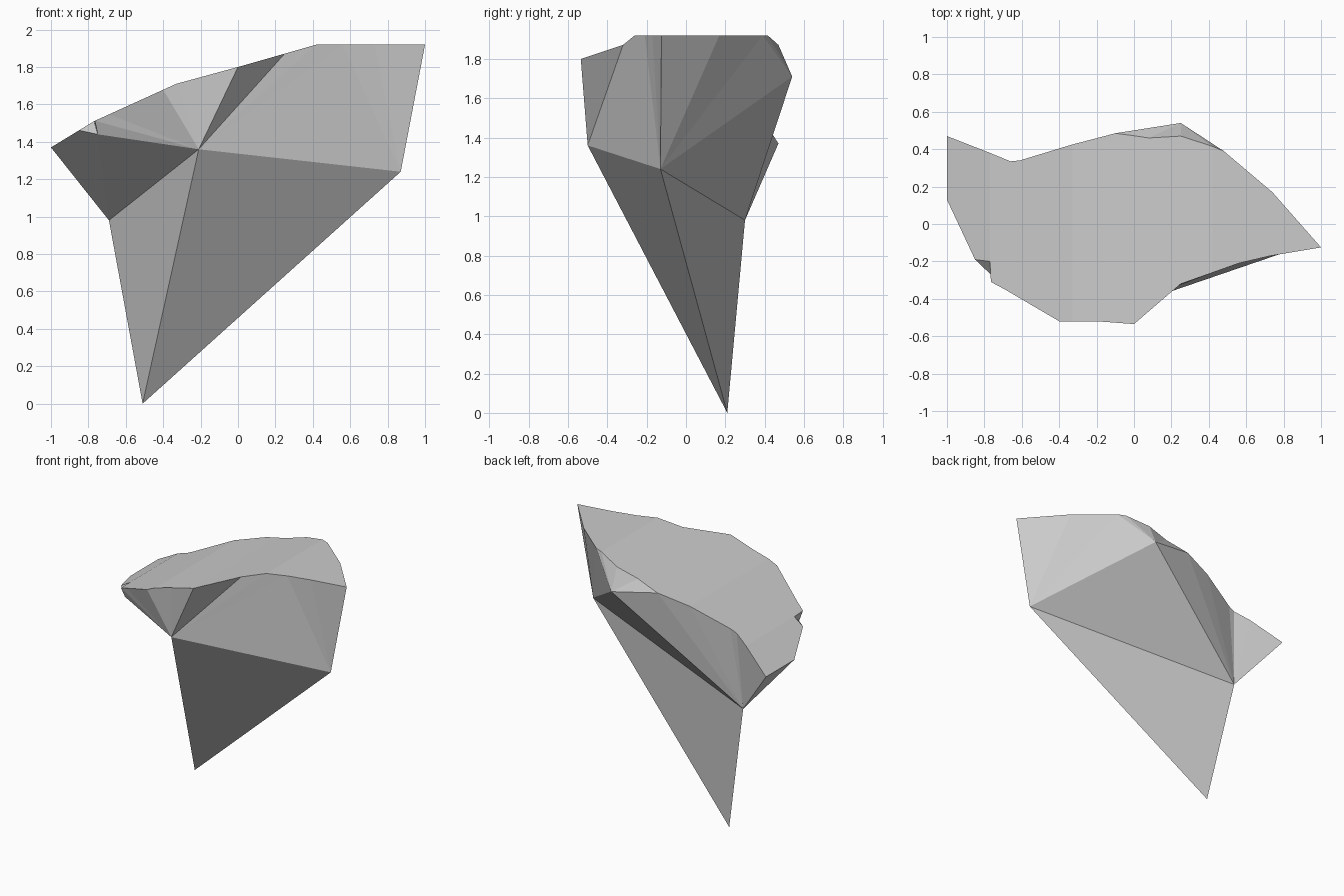
import bpy, bmesh

if "Cube" in bpy.data.objects:
    bpy.data.objects.remove(bpy.data.objects["Cube"])

# Ridges of the sloping top: height depends only on x
RIDGES = [(-1, 1.37), (-0.77, 1.51), (-0.33, 1.71), (0, 1.80), (0.42, 1.92), (1, 1.92)]

def height(x):
    for (x0, z0), (x1, z1) in zip(RIDGES, RIDGES[1:]):
        if x <= x1 + 1e-6:
            return z0 + (z1 - z0) * (x - x0) / (x1 - x0)
    return RIDGES[-1][1]

# Lower corners of the rock
CORNERS = {
    "A": (-0.21, -0.50, 1.36), "B": (0.87, -0.13, 1.24), "C": (-0.69, 0.30, 0.98),
    "D": (0.25, 0.54, 1.71), "Q": (-0.75, -0.285, 1.44), "T": (-0.51, 0.21, 0.0),
}

# Rim outline, grouped by the lower corner its edges fan down to
RIM = [
    ("C", [(-1, 0.13)]),
    ("Q", [(-0.85, -0.19), (-0.77, -0.20)]),
    ("A", [(-0.765, -0.31), (-0.69, -0.35), (-0.40, -0.52), (-0.33, -0.52), (-0.20, -0.52),
           (0, -0.535), (0.25, -0.32), (0.42, -0.26)]),
    ("B", [(0.56, -0.21), (0.73, -0.17), (1, -0.125), (0.74, 0.17)]),
    ("D", [(0.48, 0.39), (0.42, 0.415), (0.25, 0.47), (0.08, 0.46), (0, 0.472)]),
    ("C", [(-0.10, 0.485), (-0.33, 0.425), (-0.61, 0.34), (-0.66, 0.335), (-0.77, 0.38), (-1, 0.47)]),
]
rim = [(x, y, key) for key, pts in RIM for x, y in pts]

bm = bmesh.new()

# Top: flat outline, cut along the ridges, then raised to the slope
bm.faces.new([bm.verts.new((x, y, 0)) for x, y, _ in rim])
for x, _ in RIDGES[1:-1]:
    bmesh.ops.bisect_plane(bm, geom=bm.verts[:] + bm.edges[:] + bm.faces[:], dist=1e-5,
                           plane_co=(x, 0, 0), plane_no=(1, 0, 0))
for v in bm.verts:
    v.co.z = height(v.co.x)

def tri(*points):
    bm.faces.new([bm.verts.new(p) for p in points])

# Sides: fan every rim edge to its corner, and bridge where the corner changes
top = [(x, y, height(x)) for x, y, _ in rim]
for i, (_, _, key) in enumerate(rim):
    tri(top[i], top[(i + 1) % len(top)], CORNERS[key])
    before = rim[i - 1][2]
    if before != key:
        tri(CORNERS[before], CORNERS[key], top[i])

# Underside: remaining facets and the long downward spike
for facet in ("CQA", "BCD", "ABT", "BCT", "CAT"):
    tri(*[CORNERS[k] for k in facet])

bmesh.ops.remove_doubles(bm, verts=bm.verts[:], dist=0.0005)
bmesh.ops.recalc_face_normals(bm, faces=bm.faces[:])
mesh = bpy.data.meshes.new("floating_rock")
bm.to_mesh(mesh)
bm.free()
bpy.context.collection.objects.link(bpy.data.objects.new("floating_rock", mesh))
